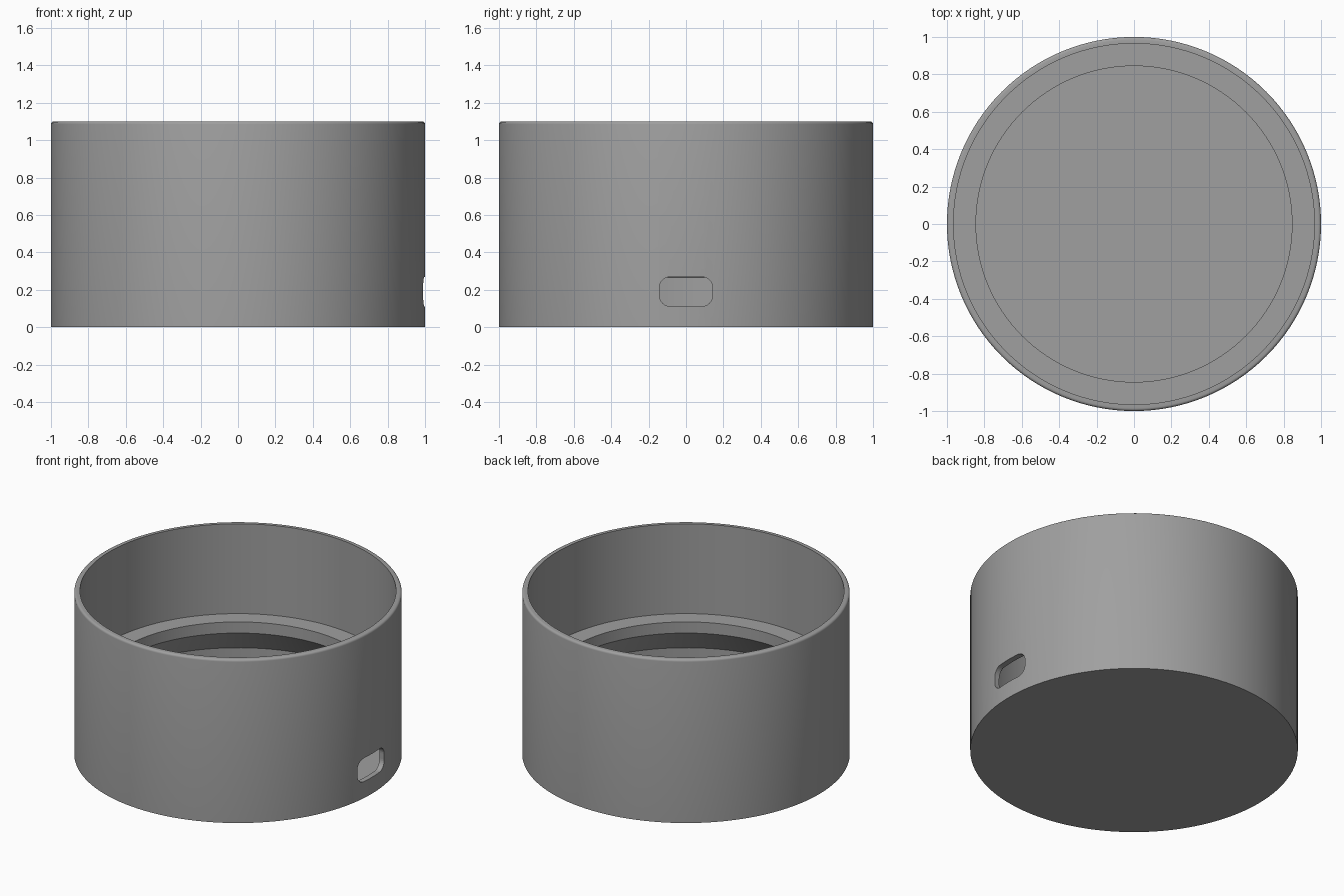
import bpy, bmesh, math

if "Cube" in bpy.data.objects:
    bpy.data.objects.remove(bpy.data.objects["Cube"])

SEGMENTS = 128

grey = bpy.data.materials.new("mid_grey")
grey.diffuse_color = (0.35, 0.35, 0.35, 1)
grey.use_nodes = True
grey.node_tree.nodes["Principled BSDF"].inputs["Base Color"].default_value = grey.diffuse_color


def make_object(name, bm):
    bmesh.ops.recalc_face_normals(bm, faces=bm.faces[:])
    mesh = bpy.data.meshes.new(name)
    bm.to_mesh(mesh)
    bm.free()
    obj = bpy.data.objects.new(name, mesh)
    bpy.context.collection.objects.link(obj)
    mesh.materials.append(grey)
    return obj


def lathe(name, profile):
    """Spin an (r, z) profile; the first and last rings are capped."""
    bm = bmesh.new()
    rings = []
    for r, z in profile:
        rings.append([bm.verts.new((r * math.cos(2 * math.pi * i / SEGMENTS),
                                    r * math.sin(2 * math.pi * i / SEGMENTS), z))
                      for i in range(SEGMENTS)])
    for a, b in zip(rings, rings[1:]):
        for i in range(SEGMENTS):
            j = (i + 1) % SEGMENTS
            bm.faces.new((a[i], a[j], b[j], b[i]))
    bm.faces.new(rings[0])
    bm.faces.new(rings[-1])
    return make_object(name, bm)


# Round cup: outer wall, softened rim, inner ledge with sloped underside, floor
height, inner, fillet = 1.1, 0.965, 0.015
rim = [(1 - fillet + fillet * math.cos(t), height - fillet + fillet * math.sin(t))
       for t in (math.radians(a) for a in (0, 22.5, 45, 67.5, 90))]
profile = [(1, 0)] + rim + [(inner, height), (inner, 0.495), (0.845, 0.495),
                            (0.845, 0.42), (inner, 0.265), (inner, 0.06)]
cup = lathe("round_cup", profile)

# Rounded slot cutter through the right wall
bm = bmesh.new()
half_w, half_h, rad, zc = 0.143, 0.079, 0.06, 0.19
outline = []
for k, (sy, sz) in enumerate(((1, 1), (-1, 1), (-1, -1), (1, -1))):
    for s in range(9):
        t = math.pi / 2 * (k + s / 8)
        outline.append((sy * (half_w - rad) + rad * math.cos(t),
                        zc + sz * (half_h - rad) + rad * math.sin(t)))
face = bm.faces.new([bm.verts.new((0.8, y, z)) for y, z in outline])
ext = bmesh.ops.extrude_face_region(bm, geom=[face])
bmesh.ops.translate(bm, vec=(0.4, 0, 0),
                    verts=[g for g in ext["geom"] if isinstance(g, bmesh.types.BMVert)])
cutter = make_object("slot_cutter", bm)
cutter.hide_render = True
cutter.hide_viewport = True

# Smooth the round walls, then cut the slot
bpy.ops.object.select_all(action='DESELECT')
cup.select_set(True)
bpy.context.view_layer.objects.active = cup
bpy.ops.object.shade_smooth_by_angle(angle=math.radians(30))
cut = cup.modifiers.new("slot", 'BOOLEAN')
cut.operation = 'DIFFERENCE'
cut.solver = 'EXACT'
cut.object = cutter
